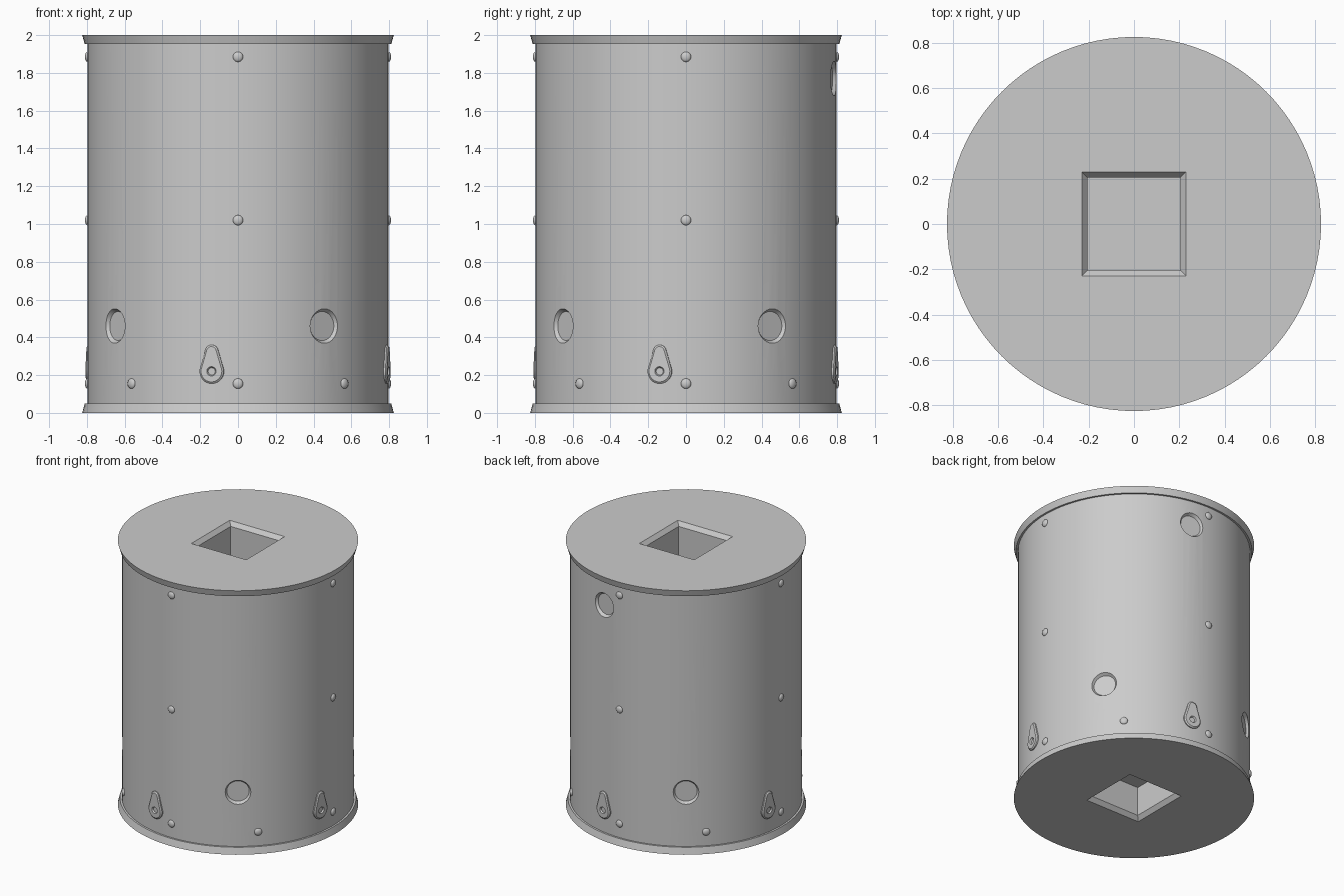
import bpy, bmesh
from math import sin, cos, pi, radians
from mathutils import Matrix

cube = bpy.data.objects.get("Cube")
if cube:
    bpy.data.objects.remove(cube)

R = 0.797          # drum wall radius
SEGMENTS = 96
QUARTERS = (0, 90, 180, 270)

grey = bpy.data.materials.new("plain_grey")
grey.use_nodes = True
grey.diffuse_color = (0.6, 0.6, 0.6, 1)
bsdf = next(n for n in grey.node_tree.nodes if n.type == 'BSDF_PRINCIPLED')
bsdf.inputs["Base Color"].default_value = grey.diffuse_color


def add(name, mesh, matrix=None):
    ob = bpy.data.objects.new(name, mesh)
    bpy.context.collection.objects.link(ob)
    if matrix:
        ob.matrix_world = matrix
    return ob


def rings_mesh(name, rings):
    """Skin a stack of equal-length point rings and cap both ends."""
    bm = bmesh.new()
    loops = [[bm.verts.new(p) for p in ring] for ring in rings]
    n = len(loops[0])
    for a, b in zip(loops, loops[1:]):
        for i in range(n):
            j = (i + 1) % n
            bm.faces.new((a[i], a[j], b[j], b[i]))
    bm.faces.new(loops[0][::-1])
    bm.faces.new(loops[-1])
    bmesh.ops.recalc_face_normals(bm, faces=bm.faces)
    mesh = bpy.data.meshes.new(name)
    bm.to_mesh(mesh)
    bm.free()
    mesh.materials.append(grey)
    return mesh


def smooth(ob, angle=30):
    bpy.ops.object.select_all(action='DESELECT')
    ob.select_set(True)
    bpy.context.view_layer.objects.active = ob
    bpy.ops.object.shade_smooth_by_angle(angle=radians(angle))


def circle(r, n):
    return [(r * cos(2 * pi * i / n), r * sin(2 * pi * i / n)) for i in range(n)]


def on_wall(azimuth, z):
    """Frame on the drum wall: local x points outward, z up."""
    return (Matrix.Rotation(radians(azimuth), 4, 'Z')
            @ Matrix.Translation((R, 0, z)))


# Drum with flared end rims, turned from a profile
profile = [(0.825, 0), (0.811, 0.05), (R, 0.05),
           (R, 1.952), (0.811, 1.952), (0.825, 2)]
drum = add("drum", rings_mesh("drum", [[(x, y, z) for x, y in circle(r, SEGMENTS)]
                                       for r, z in profile]))

# Cutters: round wall recesses and chamfered square end sockets
cutters = []
recess = rings_mesh("recess_cutter", [[(x, y, z) for y, z in circle(r, 32)]
                                      for x, r in ((-0.022, 0.077), (0.013, 0.1))])
for az in QUARTERS:
    cutters.append(add("recess_cutter", recess, on_wall(az - 55, 0.46)))
cutters.append(add("recess_cutter", recess, on_wall(80, 1.77)))


def square(h, z):
    return [(-h, -h, z), (h, -h, z), (h, h, z), (-h, h, z)]


socket = rings_mesh("socket_cutter", [square(0.205, -0.25), square(0.205, -0.03),
                                      square(0.23, 0), square(0.23, 0.05)])
cutters.append(add("socket_cutter", socket, Matrix.Translation((0, 0, 2))))
cutters.append(add("socket_cutter", socket, Matrix.Rotation(pi, 4, 'X')))

bpy.context.view_layer.objects.active = drum
for cutter in cutters:
    cutter.hide_render = True
    mod = drum.modifiers.new("cut", 'BOOLEAN')
    mod.operation = 'DIFFERENCE'
    mod.solver = 'EXACT'
    mod.object = cutter
    bpy.ops.object.modifier_apply(modifier=mod.name)
for cutter in cutters:
    bpy.data.objects.remove(cutter)
smooth(drum, 25)

# Domed rivets: three on each quarter line, plus four between at the foot
bm = bmesh.new()
bmesh.ops.create_uvsphere(bm, u_segments=16, v_segments=10, radius=0.027)
bmesh.ops.scale(bm, vec=(0.5, 1, 1), verts=bm.verts)
rivet = bpy.data.meshes.new("rivet")
bm.to_mesh(rivet)
bm.free()
rivet.materials.append(grey)
rivet.shade_smooth()
for az in QUARTERS:
    for z in (0.155, 1.02, 1.885):
        add("rivet", rivet, on_wall(az, z))
    add("foot_rivet", rivet, on_wall(az + 45, 0.155))


# Teardrop lugs with a bevelled edge and a small round dimple
def teardrop(x, inset, n=40):
    big, small, gap = 0.065, 0.035, 0.105
    pts = []
    for i in range(n):
        a = 2 * pi * i / n
        top = sin(a) * gap > big - small
        r = (small if top else big) - inset
        pts.append((x, r * cos(a), r * sin(a) + (gap if top else 0)))
    return pts


def dimple(x, r):
    return [(x, y, z) for y, z in circle(r, 40)]


lug = rings_mesh("lug", [teardrop(-0.012, 0), teardrop(0.007, 0),
                         teardrop(0.014, 0.009), dimple(0.014, 0.025),
                         dimple(0.004, 0.019)])
for i, az in enumerate(QUARTERS):
    ob = add("lug", lug, on_wall(az - 10, 0.22))
    if i == 0:
        smooth(ob)
